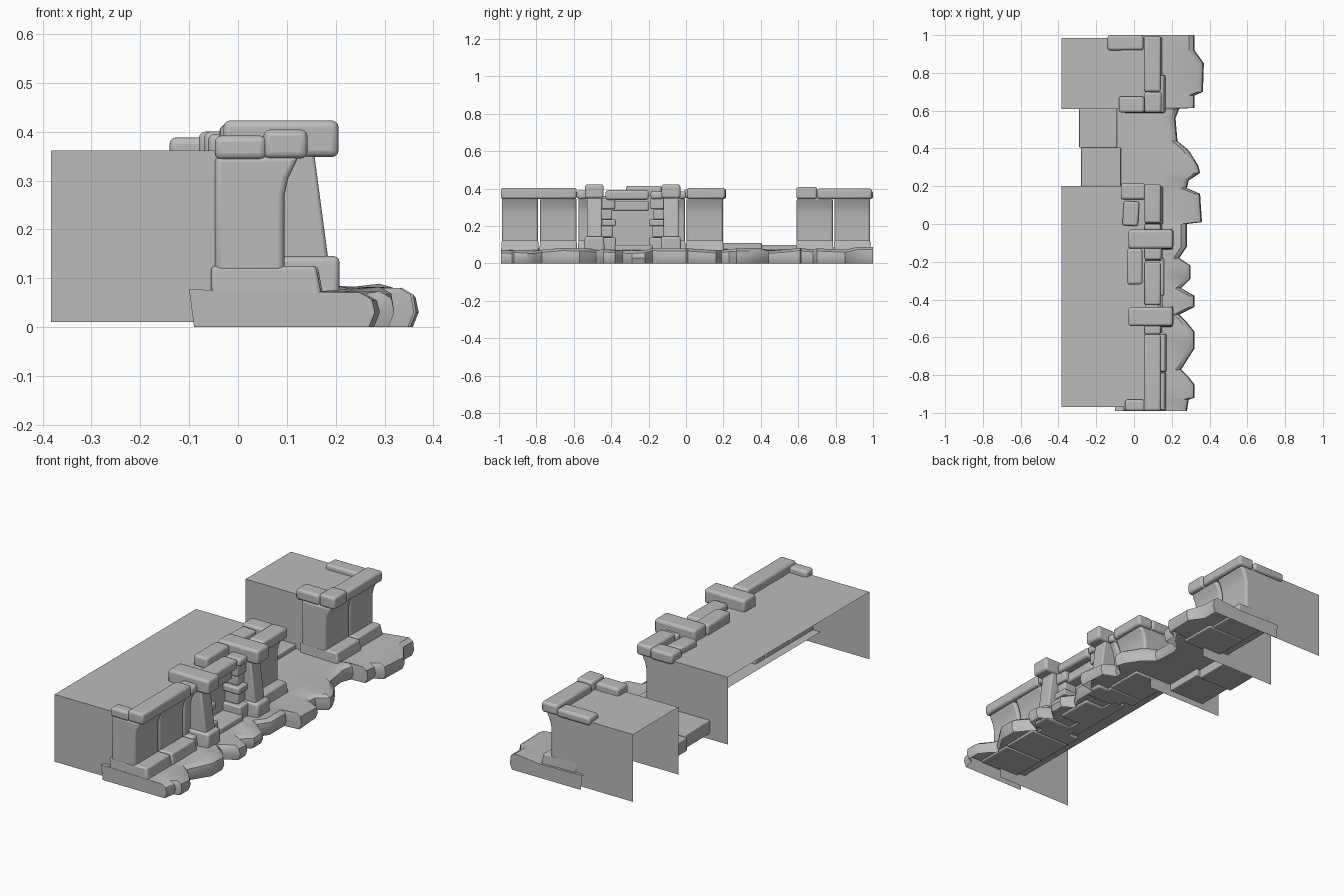
import bpy
import bmesh
import math
import random
from mathutils import Vector, Matrix

random.seed(4)
if "Cube" in bpy.data.objects:
    bpy.data.objects.remove(bpy.data.objects["Cube"])

stone = bpy.data.materials.new("grey_stone")
stone.use_nodes = True
GREY = (0.5, 0.5, 0.5, 1)
stone.diffuse_color = GREY
stone.node_tree.nodes["Principled BSDF"].inputs["Base Color"].default_value = GREY


def finish(name, bm, bevel=0.0, segments=3, recalc=True):
    if recalc:
        bmesh.ops.recalc_face_normals(bm, faces=bm.faces)
    mesh = bpy.data.meshes.new(name)
    bm.to_mesh(mesh)
    bm.free()
    mesh.materials.append(stone)
    ob = bpy.data.objects.new(name, mesh)
    bpy.context.collection.objects.link(ob)
    if bevel:
        mod = ob.modifiers.new("worn_edges", 'BEVEL')
        mod.width = bevel
        mod.segments = segments
    bpy.ops.object.select_all(action='DESELECT')
    ob.select_set(True)
    bpy.context.view_layer.objects.active = ob
    bpy.ops.object.shade_smooth_by_angle(angle=math.radians(35))
    return ob


def block(name, xs, ys, zs, bevel=0.01, lean=0.0, narrow=0.0, turn=0.0):
    """Box whose +x face leans back and whose ends narrow toward the top."""
    bm = bmesh.new()
    bmesh.ops.create_cube(bm, size=1)
    for v in bm.verts:
        top = v.co.z > 0
        x = xs[1] - (lean if top else 0) if v.co.x > 0 else xs[0]
        y = ys[1] if v.co.y > 0 else ys[0]
        if top:
            y += -narrow if v.co.y > 0 else narrow
        v.co = (x, y, zs[1] if top else zs[0])
    if turn:
        mid = Vector((sum(xs) / 2, sum(ys) / 2, 0))
        bmesh.ops.rotate(bm, cent=mid, matrix=Matrix.Rotation(turn, 3, 'Z'), verts=bm.verts)
    return finish(name, bm, bevel)


def extrude_y(name, profile, y0, y1, bevel):
    """Closed x-z profile carried along y."""
    bm = bmesh.new()
    face = bm.faces.new([bm.verts.new((x, y0, z)) for x, z in profile])
    ext = bmesh.ops.extrude_face_region(bm, geom=[face])
    moved = [g for g in ext["geom"] if isinstance(g, bmesh.types.BMVert)]
    bmesh.ops.translate(bm, vec=(0, y1 - y0, 0), verts=moved)
    return finish(name, bm, bevel)


# Rocky ground ledge, open underneath
edge = [(.28, -.99), (.29, -.93), (.32, -.92), (.32, -.85), (.29, -.81), (.25, -.77),
        (.32, -.66), (.32, -.57), (.28, -.52), (.24, -.48), (.32, -.44), (.32, -.38),
        (.25, -.34), (.30, -.29), (.30, -.22), (.24, -.18), (.28, -.12), (.28, 0),
        (.36, .01), (.35, .16), (.28, .19), (.29, .23), (.35, .27), (.34, .31),
        (.29, .39), (.23, .44), (.22, .56), (.24, .61), (.32, .615), (.32, .68),
        (.365, .7), (.37, .85), (.32, .92), (.32, 1)]
bm = bmesh.new()
columns = []
for x, y in edge:
    rise = random.uniform(-.008, .01) + (.006 if y > .6 else 0)
    section = [(x - .012, 0), (x, .03), (x - .006, .06 + rise),
               (x - .03, .074 + rise), (.15, .072), (-.1, .077)]
    columns.append([bm.verts.new((px, y, pz)) for px, pz in section])
for a, b in zip(columns, columns[1:]):
    for i in range(len(a) - 1):
        bm.faces.new((a[i], b[i], b[i + 1], a[i + 1]))
for col in (columns[0], columns[-1]):
    corner = bm.verts.new((-.09, col[0].co.y, 0))
    bm.faces.new(col + [corner])
finish("rocky_ledge", bm)

# Earth fill behind the walls: a top sheet with two end sheets
for name, y0, y1 in (("long_fill", -.97, .2), ("short_fill", .61, .985)):
    bm = bmesh.new()
    path = [(y0, .01), (y0, .362), (y1, .362), (y1, .01)]
    rows = [[bm.verts.new((x, y, z)) for x in (-.383, .06)] for y, z in path]
    for i, (a, b) in enumerate(zip(rows, rows[1:])):
        if i != 1:
            for v in (a[1], b[1]):
                v.co.x = .06
        bm.faces.new((a[0], a[1], b[1], b[0]))
    finish(name, bm)

# Steps in the gap between the walls
block("lower_step", (-.29, -.09), (.405, .61), (.03, .1), .004)
block("upper_step", (-.28, -.07), (.2, .405), (.04, .11), .004)

# Flared wall panels on tapered footing slabs
flare = [(-.047, .11), (.095, .11), (.095, .27), (.103, .305), (.125, .35), (-.047, .35)]
panels = [(-.985, -.79), (-.78, -.585), (-.575, -.5), (-.07, -.005), (.002, .198),
          (.592, .785), (.793, .985)]
reach = [.172, .175, .15, .15, .155, .168, .15]
for i, ((y0, y1), x1) in enumerate(zip(panels, reach)):
    extrude_y(f"wall_panel_{i}", flare, y0, y1, .012)
    block(f"wall_footing_{i}", (-.055, x1), (y0 - .004, y1 + .004), (.062, .125),
          .008, lean=.012, narrow=.004)

# Leaning pilasters with plinths and heavy caps, either side of the gate
for side, y in (("front", -.49), ("rear", -.08)):
    block(f"{side}_pilaster", (0, .186), (y - .04, y + .04), (.13, .355), .008, lean=.03)
    block(f"{side}_plinth", (0, .208), (y - .055, y + .055), (.062, .145), .012, narrow=.004)
    block(f"{side}_pilaster_cap", (-.03, .206), (y - .05, y + .05), (.348, .423), .014)

# Blind gate: recessed panel, lintel, sill and stacked jamb stones
block("gate_panel", (-.02, .05), (-.46, -.1), (.06, .36), 0)
block("gate_lintel", (0, .11), (-.395, -.2), (.28, .335), .01)
block("gate_sill", (0, .16), (-.38, -.18), (.06, .1), .01)
for side, wall, sign in (("front", -.455, 1), ("rear", -.115, -1)):
    z = .07
    for i, (height, width, x1) in enumerate(((.07, .08, .15), (.06, .065, .125),
                                             (.035, .08, .14), (.055, .06, .12), (.06, .075, .13))):
        ends = sorted((wall, wall + sign * width))
        block(f"{side}_jamb_stone_{i}", (0, x1), ends, (z, z + height), .008)
        z += height

# Coping stones along the wall tops
coping = [
    ((.052, .142), (-.99, -.585), (.345, .404)),
    ((-.047, .058), (-.99, -.93), (.343, .392)),
    ((.055, .142), (-.585, -.525), (.345, .39)),
    ((.055, .142), (-.43, -.2), (.34, .392)),
    ((.055, .145), (-.19, -.12), (.345, .385)),
    ((-.037, .045), (-.32, -.13), (.355, .415)),
    ((.055, .142), (-.04, 0), (.345, .385)),
    ((.055, .142), (.005, .21), (.345, .404)),
    ((-.07, .06), (.13, .215), (.345, .4)),
    ((.052, .142), (.7, .995), (.345, .4)),
    ((.055, .145), (.59, .7), (.345, .41)),
    ((-.08, .055), (.59, .675), (.345, .4)),
    ((-.14, .05), (.92, 1), (.345, .388)),
]
for i, (xs, ys, zs) in enumerate(coping):
    block(f"coping_stone_{i}", xs, ys, zs, .013, turn=random.uniform(-.01, .01))
block("loose_coping_stone", (-.058, .025), (-.01, .12), (.35, .395), .012, turn=-.06)
